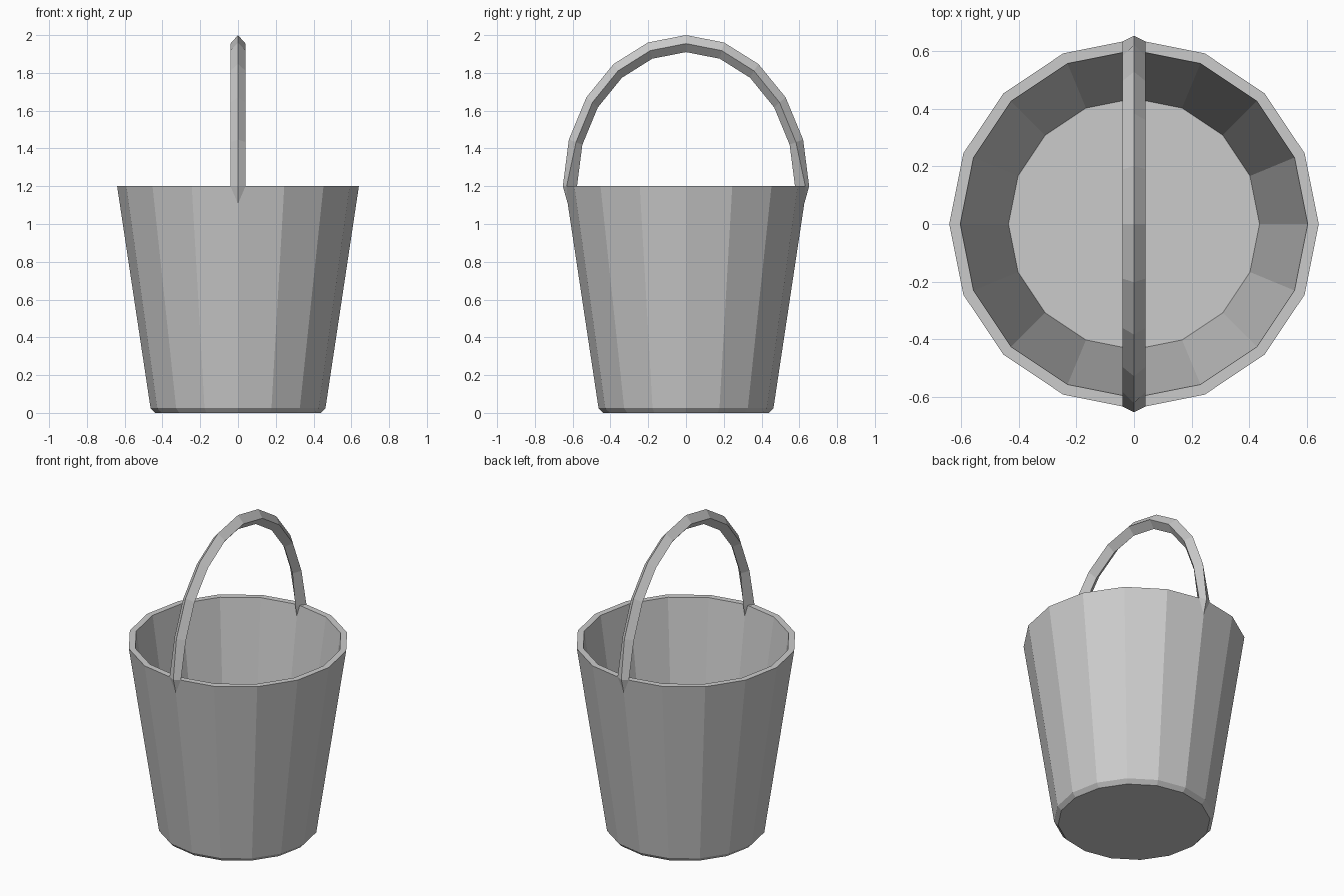
import bpy, bmesh
from math import sin, cos, pi

if "Cube" in bpy.data.objects:
    bpy.data.objects.remove(bpy.data.objects["Cube"])


def make_object(name, bm):
    bmesh.ops.recalc_face_normals(bm, faces=bm.faces)
    mesh = bpy.data.meshes.new(name)
    bm.to_mesh(mesh)
    bm.free()
    obj = bpy.data.objects.new(name, mesh)
    bpy.context.collection.objects.link(obj)
    return obj


def bridge(bm, a, b):
    n = len(a)
    for i in range(n):
        j = (i + 1) % n
        bm.faces.new((a[i], a[j], b[j], b[i]))


# Bucket: 16-sided lathe, from underside edge over the rim to inner floor
SIDES = 16
profile = [(0.44, 0), (0.463, 0.025), (0.64, 1.2), (0.602, 1.2), (0.435, 0.08)]
bm = bmesh.new()
rings = [[bm.verts.new((r * cos(2 * pi * i / SIDES), r * sin(2 * pi * i / SIDES), z))
          for i in range(SIDES)] for r, z in profile]
for lower, upper in zip(rings, rings[1:]):
    bridge(bm, lower, upper)
bm.faces.new(rings[0])
bm.faces.new(rings[-1])
make_object("bucket", bm)

# Handle: diamond section swept along a half ellipse in ten segments
STEPS = 10
bm = bmesh.new()
rings = []
for k in range(STEPS + 1):
    a = -pi / 2 + pi * k / STEPS
    s, c = sin(a), cos(a)
    end = k in (0, STEPS)
    side = 0.632 if end else 0.612
    points = [(0, 0.652 * s, 1.2 + 0.8 * c),
              (0.04, side * s, 1.2 + 0.755 * c),
              (0, 0.577 * s, 1.2 + 0.71 * c),
              (-0.04, side * s, 1.2 + 0.755 * c)]
    rings.append([bm.verts.new(p) for p in points])
for r0, r1 in zip(rings, rings[1:]):
    bridge(bm, r0, r1)

# Pointed handle ends sunk into the bucket wall
for ring, sign in ((rings[0], -1), (rings[-1], 1)):
    tip = bm.verts.new((0, 0.61 * sign, 1.05))
    for i in range(4):
        bm.faces.new((ring[i], ring[(i + 1) % 4], tip))
make_object("handle", bm)
